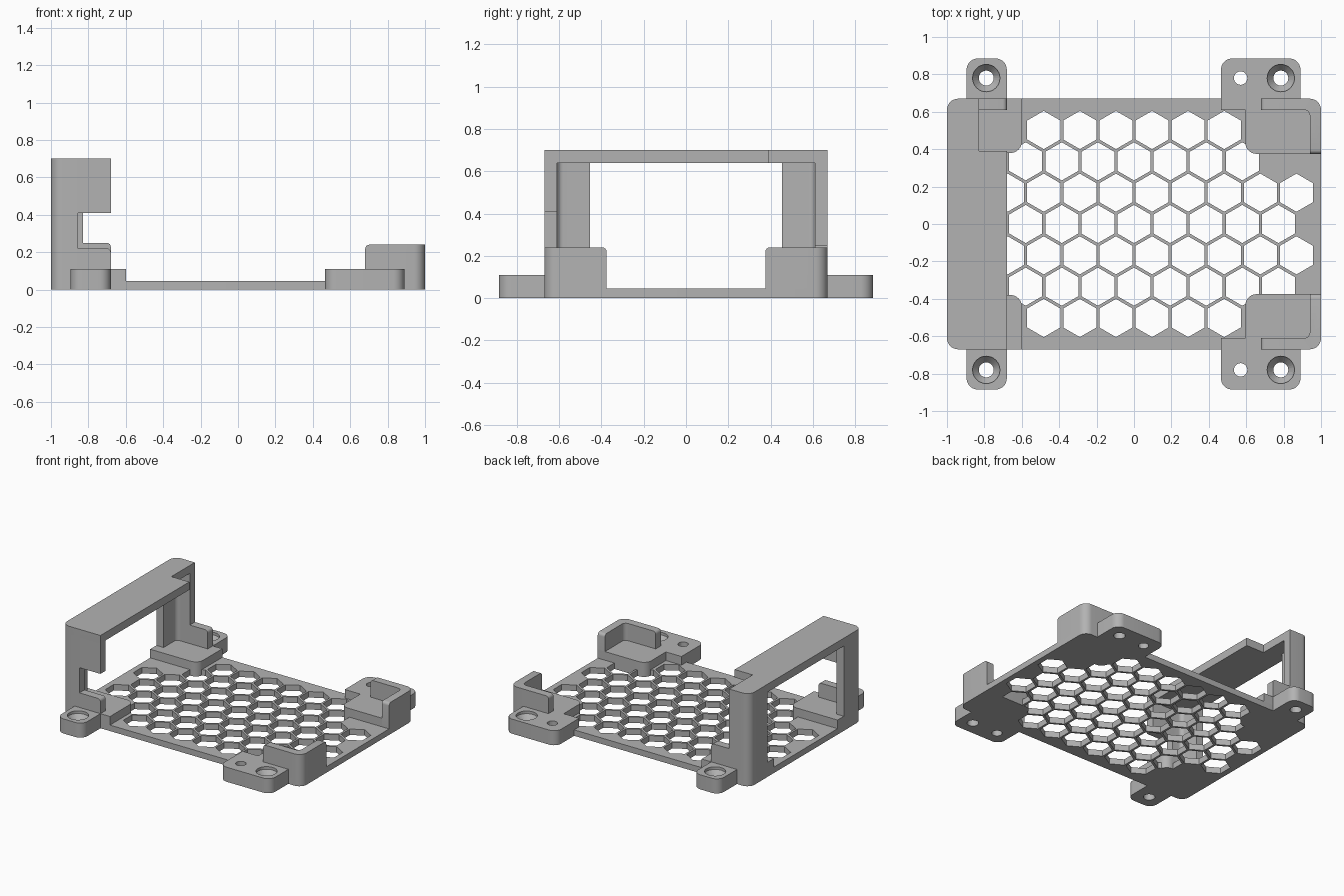
import bpy, bmesh, math

if "Cube" in bpy.data.objects:
    bpy.data.objects.remove(bpy.data.objects["Cube"])

grey = bpy.data.materials.new("plain_grey")
grey.diffuse_color = (0.45, 0.45, 0.45, 1)
grey.use_nodes = True
grey.node_tree.nodes["Principled BSDF"].inputs["Base Color"].default_value = grey.diffuse_color


def finish(name, bm):
    bmesh.ops.recalc_face_normals(bm, faces=bm.faces)
    me = bpy.data.meshes.new(name)
    bm.to_mesh(me)
    bm.free()
    me.materials.append(grey)
    ob = bpy.data.objects.new(name, me)
    bpy.context.collection.objects.link(ob)
    return ob


def smooth(ob):
    bpy.ops.object.select_all(action='DESELECT')
    ob.select_set(True)
    bpy.context.view_layer.objects.active = ob
    bpy.ops.object.shade_smooth_by_angle(angle=math.radians(25))


def outline(points, seg=8):
    """Round each (x, y, radius) corner of a polygon."""
    out = []
    n = len(points)
    for i, (x, y, r) in enumerate(points):
        if r == 0:
            out.append((x, y))
            continue
        def unit(q):
            d = math.hypot(q[0] - x, q[1] - y)
            return (q[0] - x) / d, (q[1] - y) / d
        a, b = unit(points[i - 1]), unit(points[(i + 1) % n])
        # quarter arc between two perpendicular sides
        for k in range(seg + 1):
            t = k / seg * math.pi / 2
            u, v = r * (1 - math.sin(t)), r * (1 - math.cos(t))
            out.append((x + a[0] * u + b[0] * v, y + a[1] * u + b[1] * v))
    return out


def prism(name, points, z0, z1, side=1, rounded=None):
    """Extrude an outline; rounded picks top edges to round off."""
    bm = bmesh.new()
    face = bm.faces.new([bm.verts.new((x, y * side, z0)) for x, y in outline(points)])
    top = bmesh.ops.extrude_face_region(bm, geom=[face])
    for v in top["geom"]:
        if isinstance(v, bmesh.types.BMVert):
            v.co.z = z1
    if rounded:
        edges = [e for e in bm.edges if all(abs(v.co.z - z1) < 1e-5 and
                 rounded(v.co.x, v.co.y * side) for v in e.verts)]
        bmesh.ops.bevel(bm, geom=edges, offset=0.022, segments=4, profile=0.5, affect='EDGES')
    ob = finish(name, bm)
    smooth(ob)
    return ob


def rect(x0, x1, y0, y1, r=(0, 0, 0, 0)):
    return [(x0, y0, r[0]), (x1, y0, r[1]), (x1, y1, r[2]), (x0, y1, r[3])]


def lathe(bm, cx, cy, rings, sides, turn=0):
    """Closed solid of revolution from (radius, z) rings."""
    loops = [[bm.verts.new((cx + r * math.cos(turn + k * math.tau / sides),
                            cy + r * math.sin(turn + k * math.tau / sides), z))
              for k in range(sides)] for r, z in rings]
    for a, b in zip(loops, loops[1:]):
        for k in range(sides):
            j = (k + 1) % sides
            bm.faces.new((a[k], a[j], b[j], b[k]))
    bm.faces.new(loops[0])
    bm.faces.new(loops[-1])


def cut(ob, cutter):
    cutter.hide_render = True
    mod = ob.modifiers.new("cut", 'BOOLEAN')
    mod.operation = 'DIFFERENCE'
    mod.solver = 'EXACT'
    mod.object = cutter
    bpy.ops.object.select_all(action='DESELECT')
    ob.select_set(True)
    bpy.context.view_layer.objects.active = ob
    bpy.ops.object.modifier_apply(modifier=mod.name)
    bpy.data.objects.remove(cutter)
    smooth(ob)


R = 0.06
PAD, LIP, TOP = 0.11, 0.24, 0.70

# Base plate with honeycomb vents
plate = prism("base_plate", rect(-1, 1, -0.67, 0.67, (R,) * 4), 0, 0.045)
bm = bmesh.new()
for row, count in zip(range(-3, 4), (6, 7, 10, 9, 10, 7, 6)):
    for i in range(count):
        lathe(bm, (i - (count - 1) / 2) * 0.193, row * 0.1675,
              [(0.102, -0.1), (0.102, 0.2)], 6, math.pi / 6)
lathe(bm, 0.772, -0.335, [(0.102, -0.1), (0.102, 0.2)], 6, math.pi / 6)
cut(plate, finish("vent_cutter", bm))

for s, tag in ((-1, "front"), (1, "back")):
    # Corner pads
    prism(tag + "_left_pad", rect(-1, -0.6, 0.38, 0.67, (0, R, 0, R)), 0, PAD, s)
    prism(tag + "_right_pad", rect(0.595, 1, 0.375, 0.67, (R, 0, R, 0)), 0, PAD, s)

    # Screw ears with countersunk holes
    screw = [(0.04, -0.1), (0.04, 0.05), (0.073, 0.09), (0.073, 0.2)]
    ear = prism(tag + "_left_ear", rect(-0.895, -0.68, 0.62, 0.885, (0, 0, R, R)), 0, PAD, s)
    bm = bmesh.new()
    lathe(bm, -0.79, 0.78 * s, screw, 32)
    cut(ear, finish("hole_cutter", bm))
    ear = prism(tag + "_right_ear", rect(0.465, 0.89, 0.61, 0.885, (0, 0, R, R)), 0, PAD, s)
    bm = bmesh.new()
    lathe(bm, 0.785, 0.78 * s, screw, 32)
    lathe(bm, 0.57, 0.78 * s, [(0.036, -0.1), (0.036, 0.2)], 24)
    cut(ear, finish("hole_cutter", bm))

    # Raised corner wall at the right end
    prism(tag + "_right_wall",
          [(0.68, 0.61, 0), (0.94, 0.61, 0.03), (0.94, 0.375, 0),
           (1, 0.375, 0), (1, 0.67, R), (0.68, 0.67, 0)], 0, LIP, s,
          lambda x, y: abs(x - 0.68) < 1e-4 or abs(y - 0.375) < 1e-4)

    # Tall corner post at the left end
    end = -0.855 if s < 0 else -0.83
    prism(tag + "_left_post",
          [(-1, 0.455, 0), (-0.94, 0.455, 0), (-0.94, 0.61, 0.03),
           (end, 0.61, 0), (end, 0.67, 0), (-1, 0.67, R)], 0, TOP, s)
    # Low lip beside the post
    prism(tag + "_left_lip", rect(end, -0.68, 0.61, 0.67), 0, 0.22 if s < 0 else 0.25, s,
          lambda x, y: abs(x + 0.68) < 1e-4)

# Hanging flap on the front side only
prism("front_flap", rect(-0.855, -0.68, 0.61, 0.67), 0.41, TOP, -1)

# Top bar, notched at the back
prism("top_bar", [(-1, -0.67, R), (-0.68, -0.67, 0), (-0.68, 0.39, 0),
                  (-0.83, 0.39, 0), (-0.83, 0.67, 0), (-1, 0.67, R)], 0.64, TOP)
